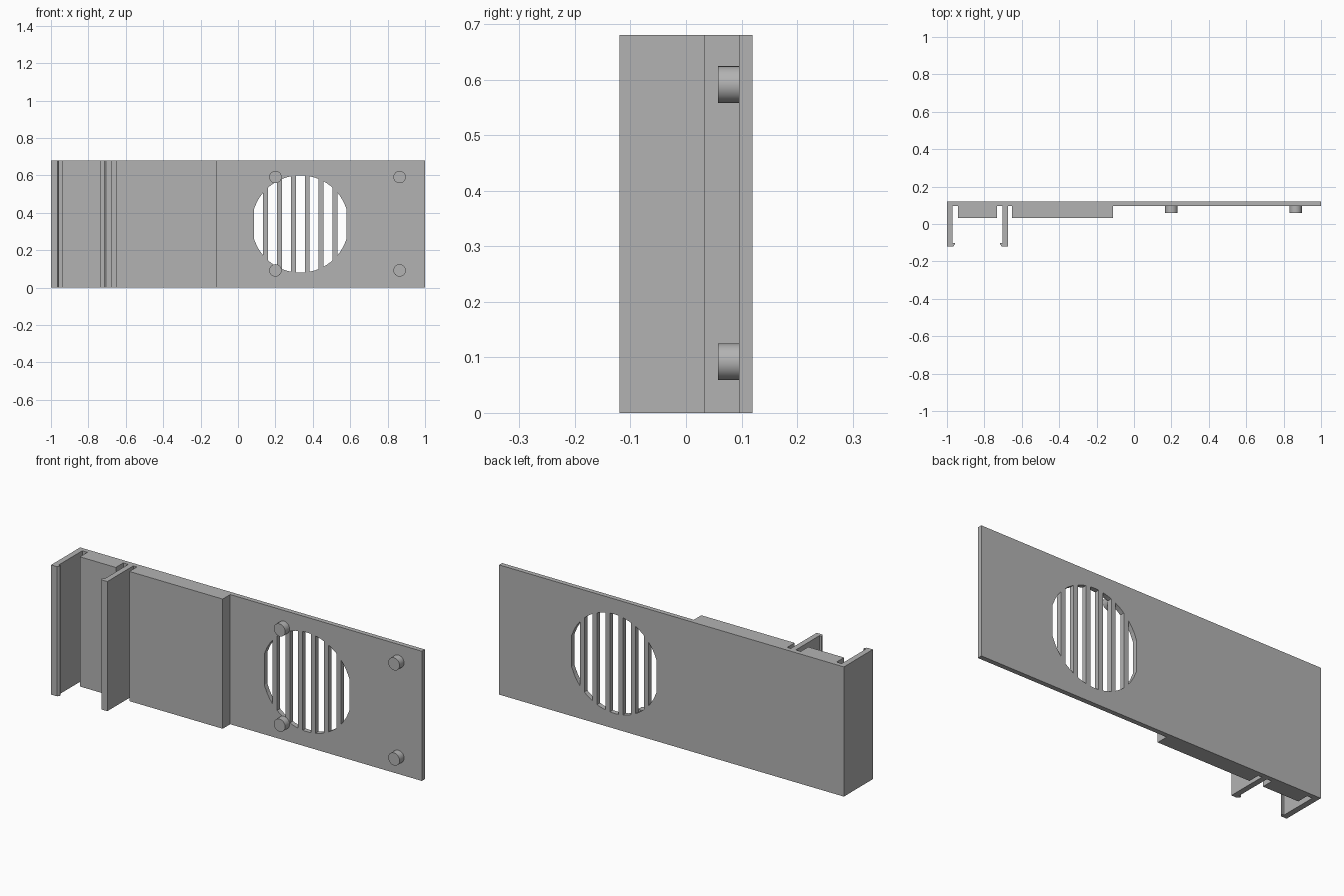
import bpy, bmesh, math

if "Cube" in bpy.data.objects:
    bpy.data.objects.remove(bpy.data.objects["Cube"])

H = 0.68            # height of the panel
BACK, INNER, BLOCK, TIP = 0.12, 0.095, 0.033, -0.12

gray = bpy.data.materials.new("plain gray")
gray.diffuse_color = (0.45, 0.45, 0.45, 1)
gray.use_nodes = True
gray.node_tree.nodes["Principled BSDF"].inputs["Base Color"].default_value = gray.diffuse_color


def prisms(name, outlines, offset):
    """Extrude closed 3D outlines along an offset into one object."""
    bm = bmesh.new()
    for pts in outlines:
        face = bm.faces.new([bm.verts.new(p) for p in pts])
        ext = bmesh.ops.extrude_face_region(bm, geom=[face])
        moved = [v for v in ext["geom"] if isinstance(v, bmesh.types.BMVert)]
        bmesh.ops.translate(bm, verts=moved, vec=offset)
    bmesh.ops.recalc_face_normals(bm, faces=bm.faces)
    mesh = bpy.data.meshes.new(name)
    bm.to_mesh(mesh)
    bm.free()
    obj = bpy.data.objects.new(name, mesh)
    mesh.materials.append(gray)
    bpy.context.collection.objects.link(obj)
    return obj


# Panel: thin plate, thick block and two barbed clip legs in one section
section = [
    (-1, BACK), (-1, TIP), (-0.966, TIP), (-0.957, -0.108), (-0.957, -0.102),
    (-0.97, -0.102), (-0.97, INNER), (-0.94, INNER), (-0.94, BLOCK),
    (-0.732, BLOCK), (-0.732, INNER), (-0.703, INNER), (-0.703, -0.102),
    (-0.716, -0.102), (-0.716, -0.108), (-0.707, TIP), (-0.674, TIP),
    (-0.674, INNER), (-0.653, INNER), (-0.653, BLOCK), (-0.112, BLOCK),
    (-0.112, INNER), (1, INNER), (1, BACK),
]
panel = prisms("panel", [[(x, y, 0) for x, y in section]], (0, 0, H))

# Round vent: seven upright slots clipped by a circle
CX, CZ, R, PITCH, WIDTH = 0.333, H / 2, 0.26, 0.0743, 0.048
slots = []
for i in range(-3, 4):
    xs = [i * PITCH + t * WIDTH / 2 for t in (-1, -0.33, 0.33, 1)]
    top = [(x, math.sqrt(R * R - x * x)) for x in xs]
    ring = top + [(x, -z) for x, z in reversed(top)]
    slots.append([(CX + x, 0.0, CZ + z) for x, z in ring])
cutter = prisms("vent_cutter", slots, (0, 0.3, 0))
cutter.hide_render = True
cutter.hide_viewport = True
vent = panel.modifiers.new("vent", "BOOLEAN")
vent.operation = "DIFFERENCE"
vent.solver = "EXACT"
vent.object = cutter

# Four round mounting pins
for x in (0.2, 0.864):
    for z in (0.092, 0.591):
        bpy.ops.mesh.primitive_cylinder_add(
            vertices=40, radius=0.033, depth=INNER - 0.058,
            location=(x, (INNER + 0.058) / 2, z), rotation=(math.pi / 2, 0, 0))
        pin = bpy.context.object
        pin.name = "mounting_pin"
        pin.data.materials.append(gray)
        bpy.ops.object.shade_smooth_by_angle()
